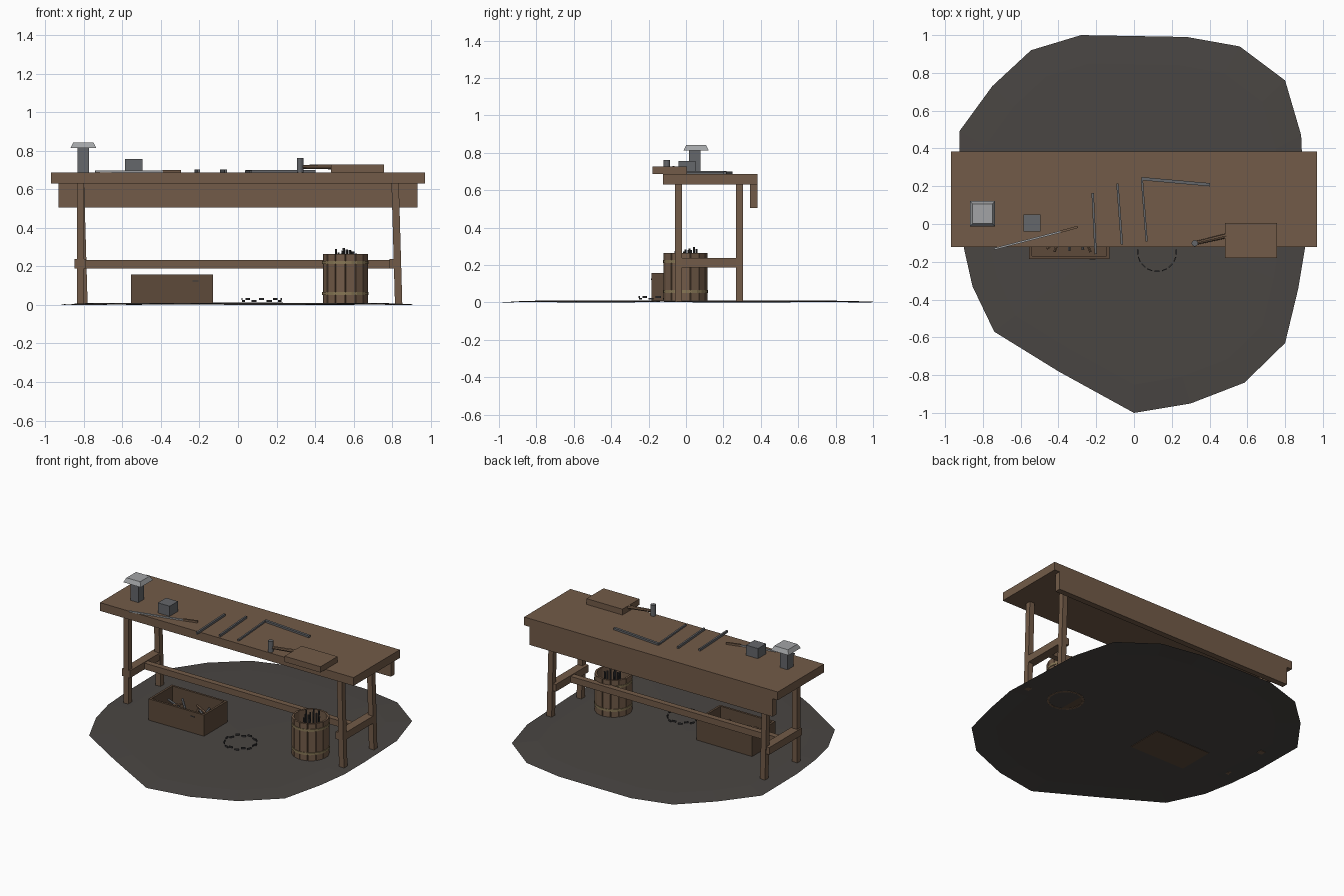
import bpy, bmesh, math, random
from mathutils import Vector

random.seed(4)
cube = bpy.data.objects.get("Cube")
if cube:
    bpy.data.objects.remove(cube, do_unlink=True)


def material(name, r, g, b):
    m = bpy.data.materials.new(name)
    m.use_nodes = True
    m.diffuse_color = (r, g, b, 1)
    m.node_tree.nodes["Principled BSDF"].inputs["Base Color"].default_value = (r, g, b, 1)
    return m


WOOD = material("bench wood", 0.17, 0.105, 0.065)
DARK = material("crate wood", 0.11, 0.068, 0.042)
STEEL = material("steel", 0.13, 0.135, 0.145)
BRIGHT = material("bright steel", 0.36, 0.37, 0.38)
IRON = material("dark iron", 0.04, 0.04, 0.042)
BRASS = material("brass", 0.24, 0.18, 0.09)
EARTH = material("earth", 0.068, 0.061, 0.056)


def finish(name, bm, mat):
    bmesh.ops.recalc_face_normals(bm, faces=bm.faces)
    me = bpy.data.meshes.new(name)
    bm.to_mesh(me)
    bm.free()
    me.materials.append(mat)
    ob = bpy.data.objects.new(name, me)
    bpy.context.collection.objects.link(ob)
    return ob


def box(name, x, y, z, mat, taper=1.0, lean=0.0):
    """Box from (min, max) ranges; taper scales the top, lean shifts the foot in x."""
    bm = bmesh.new()
    cx, cy = sum(x) / 2, sum(y) / 2
    for v in bmesh.ops.create_cube(bm, size=1)["verts"]:
        top = v.co.z > 0
        s = taper if top else 1
        v.co = (cx + v.co.x * (x[1] - x[0]) * s + (0 if top else lean),
                cy + v.co.y * (y[1] - y[0]) * s, z[1] if top else z[0])
    return finish(name, bm, mat)


def rod(name, a, b, radius, mat, sides=6, tip=None):
    """Prism with a given number of sides running between two points."""
    a, b = Vector(a), Vector(b)
    bm = bmesh.new()
    bmesh.ops.create_cone(bm, cap_ends=True, segments=sides, radius1=radius,
                          radius2=radius if tip is None else tip, depth=(b - a).length)
    ob = finish(name, bm, mat)
    ob.location = (a + b) / 2
    ob.rotation_mode = 'QUATERNION'
    ob.rotation_quaternion = (b - a).to_track_quat('Z', 'Y')
    return ob


def flat_bar(name, a, b, width, z, mat):
    """Flat strip lying on the bench between two plan points."""
    a, b = Vector(a), Vector(b)
    d = b - a
    ob = box(name, (-d.length / 2, d.length / 2), (-width / 2, width / 2), z, mat)
    ob.location = (*((a + b) / 2), 0)
    ob.rotation_euler.z = math.atan2(d.y, d.x)
    return ob


# Uneven ground sheet
rim = [(-.28, 1), (.28, .99), (.56, .94), (.8, .76), (.885, .47), (.9, .1), (.905, -.13),
       (.87, -.34), (.8, -.63), (.585, -.84), (.3, -.95), (0, -1), (-.4, -.78), (-.74, -.57),
       (-.855, -.33), (-.9, -.13), (-.92, .1), (-.925, .49), (-.75, .73), (-.545, .92)]
bm = bmesh.new()
outer = [bm.verts.new((x, y, 0.0 if i % 3 else 0.004)) for i, (x, y) in enumerate(rim)]
inner = [bm.verts.new((x * .85, y * .85, 0.009)) for x, y in rim]
middle = bm.verts.new((0, 0, 0.012))
for i in range(len(rim)):
    j = (i + 1) % len(rim)
    bm.faces.new((outer[j], outer[i], inner[i], inner[j]))
    bm.faces.new((inner[j], inner[i], middle))
finish("ground_patch", bm, EARTH)

# Bench
box("bench_top", (-.97, .97), (-.123, .383), (.63, .687), WOOD)
box("back_apron", (-.93, .93), (.342, .383), (.505, .63), WOOD)
box("long_stretcher", (-.8, .81), (.1, .14), (.19, .233), WOOD)
for side, cx in (("right", -.817), ("left", .815)):
    for end, cy in (("front", -.04), ("back", .287)):
        lean = 0 if (side, end) == ("right", "front") else .018
        box(f"{end}_{side}_leg", (cx - .019, cx + .019), (cy - .019, cy + .019),
            (.006, .63), WOOD, lean=lean)
    box(f"{side}_stretcher", (cx - .03, cx + .03), (-.055, .3), (.188, .238), WOOD)

# Open crate with loose tools
x0, x1, y0, y1, t = -.555, -.13, -.185, .07, .015
box("crate_floor", (x0, x1), (y0, y1), (.008, .025), DARK)
for n, y in (("front", (y0, y0 + t)), ("back", (y1 - t, y1))):
    box(f"crate_{n}_board", (x0, x1), y, (.012, .157), DARK)
for n, x in (("right", (x0, x0 + t)), ("left", (x1 - t, x1))):
    box(f"crate_{n}_board", x, (y0 + t, y1 - t), (.012, .157), DARK)
box("crate_slot", (-.235, -.205), (y0 - .002, y0 + .002), (.121, .127), IRON)
for i in range(10):
    cx, cy = random.uniform(-.46, -.22), random.uniform(-.11, .0)
    ang, z = random.uniform(0, math.pi), random.uniform(.05, .11)
    dx, dy = .055 * math.cos(ang), .05 * math.sin(ang)
    rod(f"crate_tool_{i}", (cx - dx, cy - dy, z), (cx + dx, cy + dy, z + .02),
        .008, STEEL if i % 3 else WOOD)

# Stave bucket with hoops and iron rods
bx, by, staves = .557, -.003, 14
for i in range(staves):
    a = 2 * math.pi * i / staves
    s = box(f"bucket_stave_{i}", (-.007, .007), (-.0235, .0235), (.008, .265), WOOD)
    s.location = (bx + .109 * math.cos(a), by + .109 * math.sin(a), 0)
    s.rotation_euler.z = a
rod("bucket_floor", (bx, by, .01), (bx, by, .03), .105, DARK, 16)
for n, z in (("lower", .058), ("upper", .22)):
    bm = bmesh.new()
    rings = []
    for r, h in ((.112, -.008), (.121, -.008), (.121, .008), (.112, .008)):
        rings.append([bm.verts.new((bx + r * math.cos(k * math.pi / 12),
                                    by + r * math.sin(k * math.pi / 12), z + h))
                      for k in range(24)])
    for p in range(4):
        q = (p + 1) % 4
        for k in range(24):
            m = (k + 1) % 24
            bm.faces.new((rings[p][k], rings[p][m], rings[q][m], rings[q][k]))
    finish(f"{n}_hoop", bm, BRASS)
for i in range(12):
    a, r = i * 2.4, .018 * math.sqrt(i + 1)
    x, y = bx + r * math.cos(a), by + r * math.sin(a)
    rod(f"iron_rod_{i}", (x, y, .03), (x + .004, y, random.uniform(.265, .303)), .006, IRON)

# Ring of chain links on the ground
for i in range(16):
    a = 2 * math.pi * i / 16
    link = box(f"chain_link_{i}", (-.003, .003), (-.014, .014), (-.005, .005), IRON)
    link.location = (.122 + .102 * math.cos(a), -.148 + .102 * math.sin(a),
                     .02 if i % 2 else .03)
    link.rotation_euler.z = a

# Small anvil and block
box("anvil_post", (-.832, -.772), (.015, .078), (.687, .813), STEEL)
box("anvil_cap", (-.869, -.735), (-.013, .121), (.813, .842), BRIGHT, taper=.78)
box("steel_block", (-.585, -.495), (-.04, .05), (.687, .757), STEEL)

# Hand tools on the bench
flat_bar("long_blade", (-.74, -.132), (-.385, -.04), .01, (.687, .696), BRIGHT)
flat_bar("blade_handle", (-.39, -.041), (-.298, -.015), .012, (.687, .7), WOOD)
for n, a, b in (("first_chisel", (-.219, .165), (-.203, -.16)),
                ("second_chisel", (-.088, .215), (-.064, -.108))):
    flat_bar(n, a, b, .012, (.687, .702), STEEL)
flat_bar("square_blade", (.042, .235), (.067, -.092), .011, (.687, .698), STEEL)
flat_bar("square_stock", (.04, .24), (.402, .208), .017, (.687, .7), STEEL)

# Mallet and cutting board
rod("hammer_head", (.322, -.102, .687), (.322, -.102, .762), .017, STEEL, 12)
rod("hammer_handle", (.33, -.1, .716), (.49, -.062, .716), .01, WOOD, 8, tip=.013)
box("loose_board", (.482, .757), (-.18, .006), (.687, .727), WOOD)
